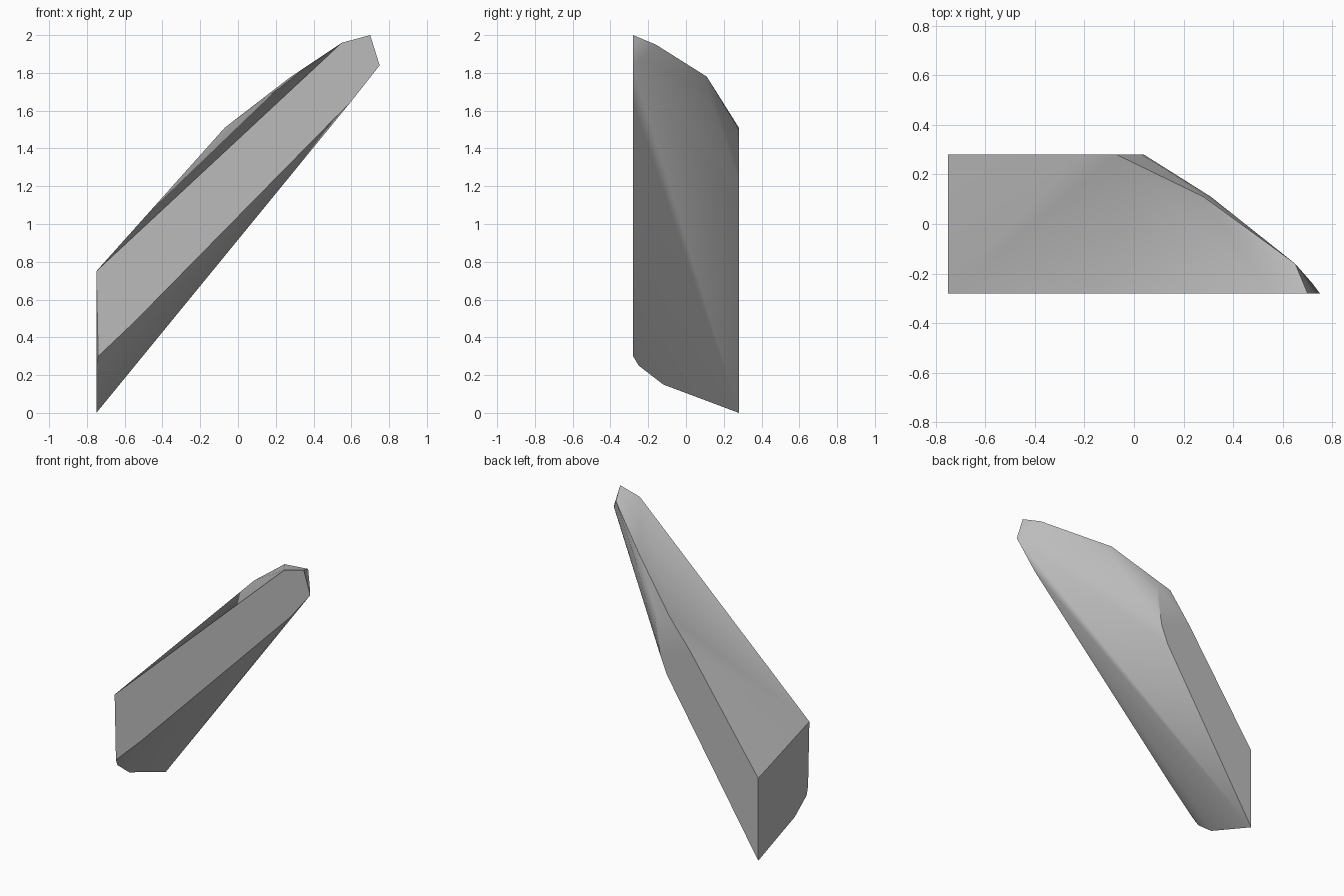
import bpy, bmesh, math

cube = bpy.data.objects.get("Cube")
if cube:
    bpy.data.objects.remove(cube, do_unlink=True)

# One plain grey stone colour
GREY = (0.5, 0.5, 0.5, 1.0)
stone = bpy.data.materials.new("stone_grey")
stone.use_nodes = True
stone.diffuse_color = GREY
stone.node_tree.nodes["Principled BSDF"].inputs["Base Color"].default_value = GREY

HALF = 0.28    # half depth
END = -0.75    # flat low end

# Outlines of the flat front and back sides, as (x, z)
front_outline = [(END, 0.75), (-0.74, 0.3), (-0.55, 0.48), (0.6, 1.65),
                 (0.75, 1.84), (0.7, 2.0), (0.55, 1.96)]
back_outline = [(END, 0.0), (-0.05, 1.1), (0.0, 1.22), (0.04, 1.44),
                (0.03, 1.5), (-0.07, 1.51), (-0.23, 1.31), (END, 0.57)]
# Chamfered lower rim of the flat end, as (y, z)
end_rim = [(-0.25, 0.25), (-0.12, 0.15)]
# Chipped ridge running from the back up to the tip
ridge = [(0.28, 0.11, 1.78), (0.31, 0.11, 1.73), (0.65, -0.16, 1.95), (0.72, -0.24, 1.86)]

points = [(x, -HALF, z) for x, z in front_outline]
points += [(x, HALF, z) for x, z in back_outline]
points += [(END, y, z) for y, z in end_rim]
points += ridge

# Wrap the outlines into one faceted solid
bm = bmesh.new()
for p in points:
    bm.verts.new(p)
hull = bmesh.ops.convex_hull(bm, input=bm.verts)
spare = {g for g in hull["geom_interior"] + hull["geom_unused"]
         if isinstance(g, bmesh.types.BMVert)}
bmesh.ops.delete(bm, geom=list(spare), context="VERTS")
bmesh.ops.dissolve_limit(bm, angle_limit=math.radians(1), verts=bm.verts, edges=bm.edges)
bmesh.ops.recalc_face_normals(bm, faces=bm.faces)

mesh = bpy.data.meshes.new("slanted_shard")
bm.to_mesh(mesh)
bm.free()
mesh.materials.append(stone)
shard = bpy.data.objects.new("slanted_shard", mesh)
bpy.context.collection.objects.link(shard)

# Soft facets with crisp main edges
bpy.ops.object.select_all(action="DESELECT")
shard.select_set(True)
bpy.context.view_layer.objects.active = shard
bpy.ops.object.shade_smooth_by_angle(angle=math.radians(35))
